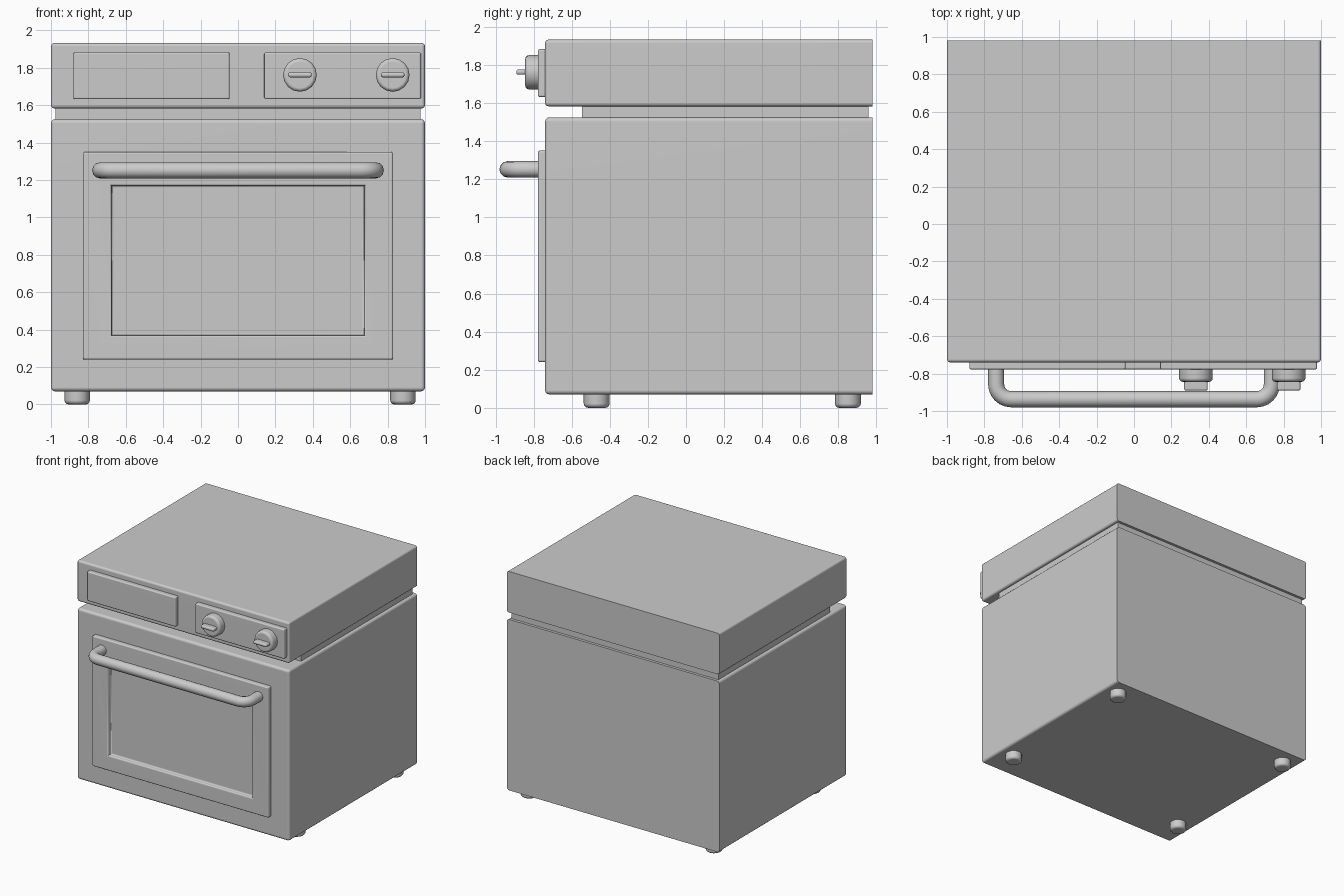
import bpy, bmesh, math
from mathutils import Matrix, Vector

if "Cube" in bpy.data.objects:
    bpy.data.objects.remove(bpy.data.objects["Cube"])


def finish(bm, name, smooth=True):
    """Turn a bmesh into a named, shaded object."""
    bmesh.ops.recalc_face_normals(bm, faces=bm.faces)
    me = bpy.data.meshes.new(name)
    bm.to_mesh(me)
    bm.free()
    ob = bpy.data.objects.new(name, me)
    bpy.context.collection.objects.link(ob)
    bpy.ops.object.select_all(action='DESELECT')
    ob.select_set(True)
    bpy.context.view_layer.objects.active = ob
    if smooth:
        bpy.ops.object.shade_smooth_by_angle(angle=math.radians(35))
        mod = ob.modifiers.new("weighted_normals", 'WEIGHTED_NORMAL')
        mod.keep_sharp = True
    return ob


def box_bm(x, y, z):
    """Box from (min, max) pairs."""
    bm = bmesh.new()
    size = [b - a for a, b in (x, y, z)]
    mid = Vector([(a + b) / 2 for a, b in (x, y, z)])
    bmesh.ops.create_cube(bm, size=1, matrix=Matrix.Translation(mid) @ Matrix.Diagonal((*size, 1)))
    return bm


def bevel_front(bm, width, y_back, segments=3):
    """Round every edge except those lying on the back plane."""
    edges = [e for e in bm.edges if not all(abs(v.co.y - y_back) < 1e-4 for v in e.verts)]
    bmesh.ops.bevel(bm, geom=edges, offset=width, segments=segments, profile=0.5, affect='EDGES')


def box(name, x, y, z, width=0.0):
    bm = box_bm(x, y, z)
    if width:
        bevel_front(bm, width, y[1])
    return finish(bm, name)


def disc(name, centre, radius, depth, sides, width, rot):
    """Short cylinder with its +z cap rounded, then rotated and moved."""
    bm = bmesh.new()
    bmesh.ops.create_cone(bm, cap_ends=True, segments=sides, radius1=radius, radius2=radius, depth=depth)
    rim = [e for e in bm.edges if all(v.co.z > 0 for v in e.verts)]
    bmesh.ops.bevel(bm, geom=rim, offset=width, segments=3, profile=0.5, affect='EDGES')
    bmesh.ops.transform(bm, matrix=Matrix.Translation(centre) @ rot, verts=bm.verts)
    return finish(bm, name)


# Housing: lower cabinet, recessed neck and control head
box("oven_cabinet", (-1, 1), (-0.74, 0.98), (0.07, 1.525), 0.022)
box("recessed_neck", (-0.975, 0.975), (-0.545, 0.957), (1.50, 1.61))
box("control_head", (-1, 1), (-0.74, 0.98), (1.583, 1.933), 0.018)

# Door with a recessed window
bm = box_bm((-0.83, 0.83), (-0.778, -0.72), (0.24, 1.35))
front = min(bm.faces, key=lambda f: f.calc_center_median().y)
bmesh.ops.inset_individual(bm, faces=[front], thickness=0.15)
for v in front.verts:
    v.co.x = math.copysign(0.676, v.co.x)
    v.co.z = 1.17 if v.co.z > 0.8 else 0.37
pane = bmesh.ops.extrude_discrete_faces(bm, faces=[front])["faces"][0]
for v in pane.verts:
    v.co.y += 0.035
sharp = [e for e in bm.edges if len(e.link_faces) == 2 and e.calc_face_angle() > 0.5
         and not all(v.co.y > -0.73 for v in e.verts)]
bmesh.ops.bevel(bm, geom=sharp, offset=0.011, segments=3, profile=0.5, affect='EDGES')
finish(bm, "oven_door")

# Control panels
box("display_panel", (-0.88, -0.045), (-0.778, -0.72), (1.632, 1.883), 0.01)
box("knob_panel", (0.14, 0.978), (-0.778, -0.72), (1.632, 1.883), 0.01)

# Knobs with raised grips
to_front = Matrix.Rotation(math.radians(90), 4, 'X')
for side, x in (("left", 0.331), ("right", 0.827)):
    disc(side + "_knob", Vector((x, -0.807, 1.762)), 0.09, 0.074, 16, 0.02, to_front)
    box(side + "_knob_grip", (x - 0.063, x + 0.063), (-0.891, -0.83), (1.749, 1.776), 0.011)

# Handle: bent round bar
r = 0.08
hx, hy, hz = 0.737, -0.937, 1.252
half = [(hx, -0.76)]
for i in range(7):
    a = math.radians(15 * i)
    half.append((hx - r + r * math.cos(a), hy + r - r * math.sin(a)))
path = half + [(-x, y) for x, y in reversed(half)]
curve = bpy.data.curves.new("handle_path", 'CURVE')
curve.dimensions = '3D'
curve.bevel_depth = 0.043
curve.bevel_resolution = 4
curve.use_fill_caps = True
spline = curve.splines.new('POLY')
spline.points.add(len(path) - 1)
for p, (x, y) in zip(spline.points, path):
    p.co = (x, y, hz, 1)
    spline.use_smooth = True
handle = bpy.data.objects.new("door_handle", curve)
bpy.context.collection.objects.link(handle)

# Feet
flip = Matrix.Rotation(math.pi, 4, 'X')
for side, x in (("left", -0.86), ("right", 0.882)):
    for end, y in (("front", -0.469), ("back", 0.85)):
        disc(f"{end}_{side}_foot", Vector((x, y, 0.045)), 0.068, 0.09, 12, 0.022, flip)
